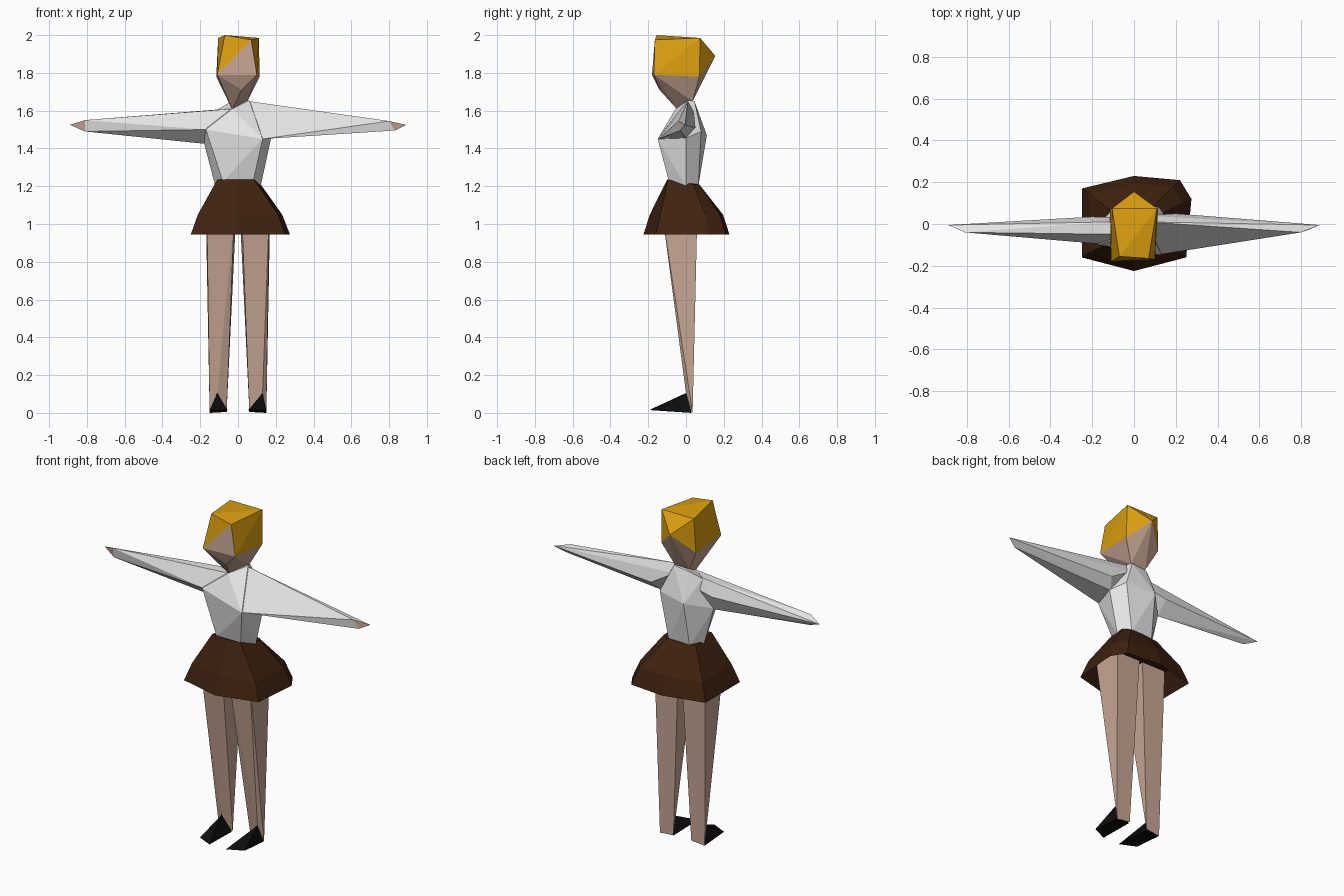
import bpy, bmesh
from mathutils import Vector

if "Cube" in bpy.data.objects:
    bpy.data.objects.remove(bpy.data.objects["Cube"], do_unlink=True)


def material(name, rgb):
    m = bpy.data.materials.new(name)
    m.use_nodes = True
    color = (*rgb, 1.0)
    m.diffuse_color = color
    bsdf = m.node_tree.nodes["Principled BSDF"]
    bsdf.inputs["Base Color"].default_value = color
    bsdf.inputs["Roughness"].default_value = 0.9
    return m


SKIN = material("skin", (0.58, 0.39, 0.30))
SHIRT = material("white_shirt", (0.78, 0.78, 0.78))
HAIR = material("blond_hair", (0.72, 0.35, 0.005))
SKIRT = material("brown_skirt", (0.05, 0.016, 0.005))
SHOE = material("black_shoe", (0.004, 0.004, 0.004))


def finish(name, bm, mats, rule=None):
    """Turn a bmesh into a flat shaded object, picking materials by rule."""
    bmesh.ops.recalc_face_normals(bm, faces=bm.faces)
    bm.normal_update()
    if rule:
        for f in bm.faces:
            f.material_index = rule(f)
    me = bpy.data.meshes.new(name)
    bm.to_mesh(me)
    bm.free()
    for m in mats:
        me.materials.append(m)
    ob = bpy.data.objects.new(name, me)
    bpy.context.collection.objects.link(ob)
    return ob


def hull(name, points, mats, rule=None):
    """Faceted convex solid around a few corner points."""
    bm = bmesh.new()
    for p in points:
        bm.verts.new(p)
    out = bmesh.ops.convex_hull(bm, input=bm.verts)
    loose = [v for v in bm.verts if not v.link_faces]
    bmesh.ops.delete(bm, geom=loose, context='VERTS')
    return finish(name, bm, mats, rule)


def loft(name, rings, mats):
    """Skin a stack of equal rings and close both ends."""
    bm = bmesh.new()
    loops = [[bm.verts.new(p) for p in ring] for ring in rings]
    n = len(loops[0])
    for a, b in zip(loops, loops[1:]):
        for i in range(n):
            j = (i + 1) % n
            bm.faces.new((a[i], a[j], b[j], b[i]))
    bm.faces.new(loops[0])
    bm.faces.new(loops[-1])
    return finish(name, bm, mats)


# Legs and shoes: each leg tapers to an ankle point above a wedge shoe
for side, s, ankle_x in (("left", 1, 0.13), ("right", -1, 0.11)):
    ankle = (s * ankle_x, 0, 0.105)
    heels = [(s * 0.15, 0.035, 0), (s * 0.06, 0.035, 0.01)]
    thigh = [(s * x, y, 1.05) for x, y in
             ((0.02, -0.125), (0.165, -0.125), (0.17, 0.06), (0.01, 0.06))]
    hull(side + "_leg", thigh + heels + [ankle], [SKIN])
    toes = [(s * 0.15, -0.15, 0.015), (s * 0.055, -0.195, 0.015)]
    soles = [(s * 0.148, 0.03, 0), (s * 0.062, 0.03, 0.005)]
    hull(side + "_shoe", toes + soles + [ankle], [SHOE])

# Skirt: flared rings from the waist to the hem, then an inner lining
hem = [(-0.25, 0.17), (0, 0.23), (0.22, 0.21), (0.275, 0.12),
       (0.25, -0.16), (0, -0.225), (-0.25, -0.16)]
waist = [(-0.11, 0.06), (0, 0.07), (0.08, 0.07), (0.12, 0.04),
         (0.085, -0.095), (0, -0.1), (-0.11, -0.09)]
hip = [Vector(h) * 0.85 for h in hem]
lining = [Vector(h) * 0.7 for h in hem]
loft("skirt", [
    [(x, y, 1.235 if y < 0 else 1.21) for x, y in waist],
    [(x, y, 1.05) for x, y in hip],
    [(x, y, 0.945) for x, y in hem],
    [(x, y, 1.04) for x, y in lining]], [SKIRT])

# Torso
hull("torso", [
    (0.08, -0.09, 1.225), (-0.08, -0.09, 1.225), (0.12, 0, 1.2),
    (-0.12, 0, 1.2), (0.07, 0.065, 1.2), (-0.07, 0.065, 1.2),
    (0.13, -0.15, 1.45), (-0.17, -0.1, 1.5), (0.175, 0, 1.455),
    (-0.18, -0.01, 1.43), (-0.06, 0.11, 1.47), (0.12, 0.08, 1.49),
    (-0.03, -0.055, 1.61), (0.06, 0.01, 1.655), (-0.12, 0.01, 1.6),
    (0.05, 0.045, 1.65), (-0.05, 0.045, 1.64)], [SHIRT])


# Arms: tapered sleeves whose small front end faces are the bare hands
def hand_rule(face):
    return int(all(abs(v.co.x) > 0.75 for v in face.verts))


hull("left_arm", [
    (0.06, 0.01, 1.65), (0.25, -0.01, 1.56), (0.13, -0.145, 1.45),
    (0.17, 0, 1.455), (0.2, 0.05, 1.51), (0.05, 0.04, 1.6),
    (0.8, -0.04, 1.545), (0.83, -0.03, 1.495), (0.89, -0.005, 1.525)],
    [SHIRT, SKIN], hand_rule)
hull("right_arm", [
    (-0.03, -0.05, 1.61), (-0.12, 0.01, 1.605), (-0.17, -0.095, 1.5),
    (-0.18, -0.01, 1.425), (-0.2, 0.035, 1.52), (-0.05, 0.03, 1.55),
    (-0.81, -0.04, 1.55), (-0.81, -0.03, 1.49), (-0.89, -0.005, 1.525)],
    [SHIRT, SKIN], hand_rule)


# Head: hair on the crown, bare jaw below and a slanted fringe across the face
def head_rule(face):
    c = face.calc_center_median()
    jaw = c.z < 1.775
    cheek = face.normal.y < -0.8 and c.x > 0
    return int(not (jaw or cheek))


hull("head", [
    (-0.07, -0.155, 2.0), (0.07, -0.165, 1.975),
    (-0.11, -0.18, 1.79), (0.1, -0.17, 1.79),
    (-0.105, 0.075, 1.985), (0.11, 0.075, 1.985),
    (-0.115, 0.07, 1.78), (0.115, 0.07, 1.78), (0, 0.155, 1.89),
    (0.02, -0.14, 1.71), (-0.03, -0.045, 1.605),
    (0.05, 0.035, 1.65), (-0.05, 0.035, 1.65)],
    [SKIN, HAIR], head_rule)
